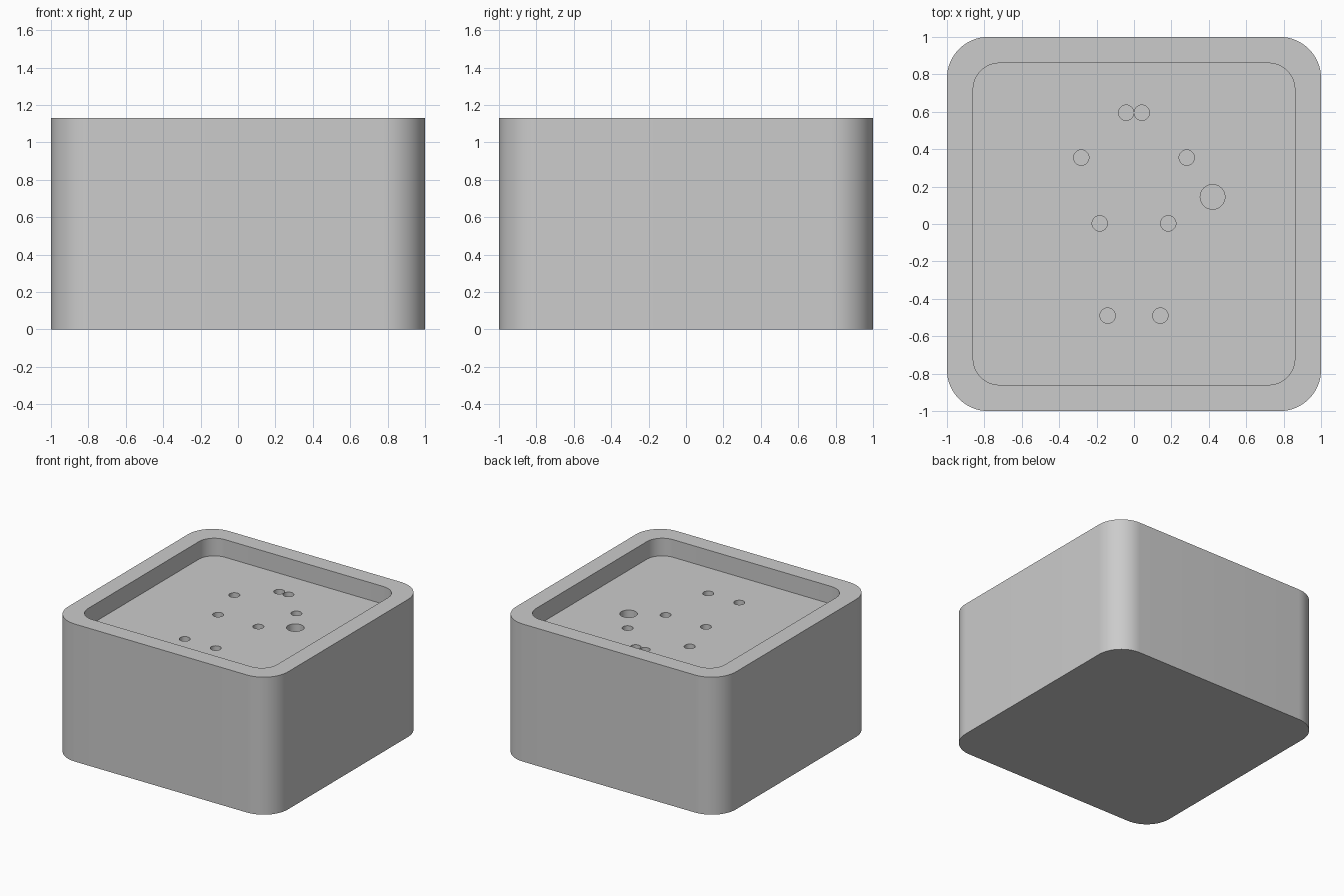
import bpy
import bmesh
import math

HEIGHT = 1.13
FLOOR = 0.985        # recess floor level
HOLE_BOTTOM = 0.8

cube = bpy.data.objects.get("Cube")
if cube:
    bpy.data.objects.remove(cube, do_unlink=True)

grey = bpy.data.materials.new("light_grey")
grey.use_nodes = True
grey.diffuse_color = (0.6, 0.6, 0.6, 1)
grey.node_tree.nodes["Principled BSDF"].inputs["Base Color"].default_value = (0.6, 0.6, 0.6, 1)


def rounded_square(half, radius, steps=16):
    """Outline of a square with rounded corners."""
    points = []
    for corner in range(4):
        mid = math.radians(45 + 90 * corner)
        cx = math.copysign(half - radius, math.cos(mid))
        cy = math.copysign(half - radius, math.sin(mid))
        for i in range(steps + 1):
            a = math.radians(90) * (corner + i / steps)
            points.append((cx + radius * math.cos(a), cy + radius * math.sin(a)))
    return points


def circle(x, y, radius, sides=40):
    turn = 2 * math.pi / sides
    return [(x + radius * math.cos(turn * i), y + radius * math.sin(turn * i))
            for i in range(sides)]


def prism(name, outlines, bottom, top):
    """One object made of upright prisms over the given outlines."""
    bm = bmesh.new()
    for outline in outlines:
        base = bm.faces.new([bm.verts.new((x, y, bottom)) for x, y in outline])
        up = bmesh.ops.extrude_face_region(bm, geom=[base], use_keep_orig=True)
        verts = [v for v in up["geom"] if isinstance(v, bmesh.types.BMVert)]
        bmesh.ops.translate(bm, verts=verts, vec=(0, 0, top - bottom))
    bmesh.ops.recalc_face_normals(bm, faces=bm.faces)
    mesh = bpy.data.meshes.new(name)
    bm.to_mesh(mesh)
    bm.free()
    mesh.materials.append(grey)
    obj = bpy.data.objects.new(name, mesh)
    bpy.context.collection.objects.link(obj)
    return obj


# Solid block and the shapes cut out of it
block = prism("rounded_block", [rounded_square(1, 0.22)], 0, HEIGHT)
recess = prism("recess_cutter", [rounded_square(0.86, 0.14)], FLOOR, HEIGHT + 0.2)

# Mirrored pairs of small holes, and one larger hole
pairs = [(0.042, 0.595), (0.282, 0.355), (0.183, 0.003), (0.141, -0.49)]
outlines = [circle(side * x, y, 0.041) for x, y in pairs for side in (-1, 1)]
outlines.append(circle(0.42, 0.145, 0.066))
holes = prism("hole_cutter", outlines, HOLE_BOTTOM, HEIGHT + 0.1)

# Cut, then bake the result and drop the cutters
for cutter in (recess, holes):
    cut = block.modifiers.new(cutter.name, "BOOLEAN")
    cut.operation = "DIFFERENCE"
    cut.solver = "EXACT"
    cut.object = cutter
bpy.context.view_layer.update()
graph = bpy.context.evaluated_depsgraph_get()
result = bpy.data.meshes.new_from_object(block.evaluated_get(graph))
block.modifiers.clear()
block.data = result
for cutter in (recess, holes):
    bpy.data.objects.remove(cutter, do_unlink=True)

# Smooth round walls, sharp rims
bpy.ops.object.select_all(action="DESELECT")
block.select_set(True)
bpy.context.view_layer.objects.active = block
bpy.ops.object.shade_smooth_by_angle(angle=math.radians(30))
